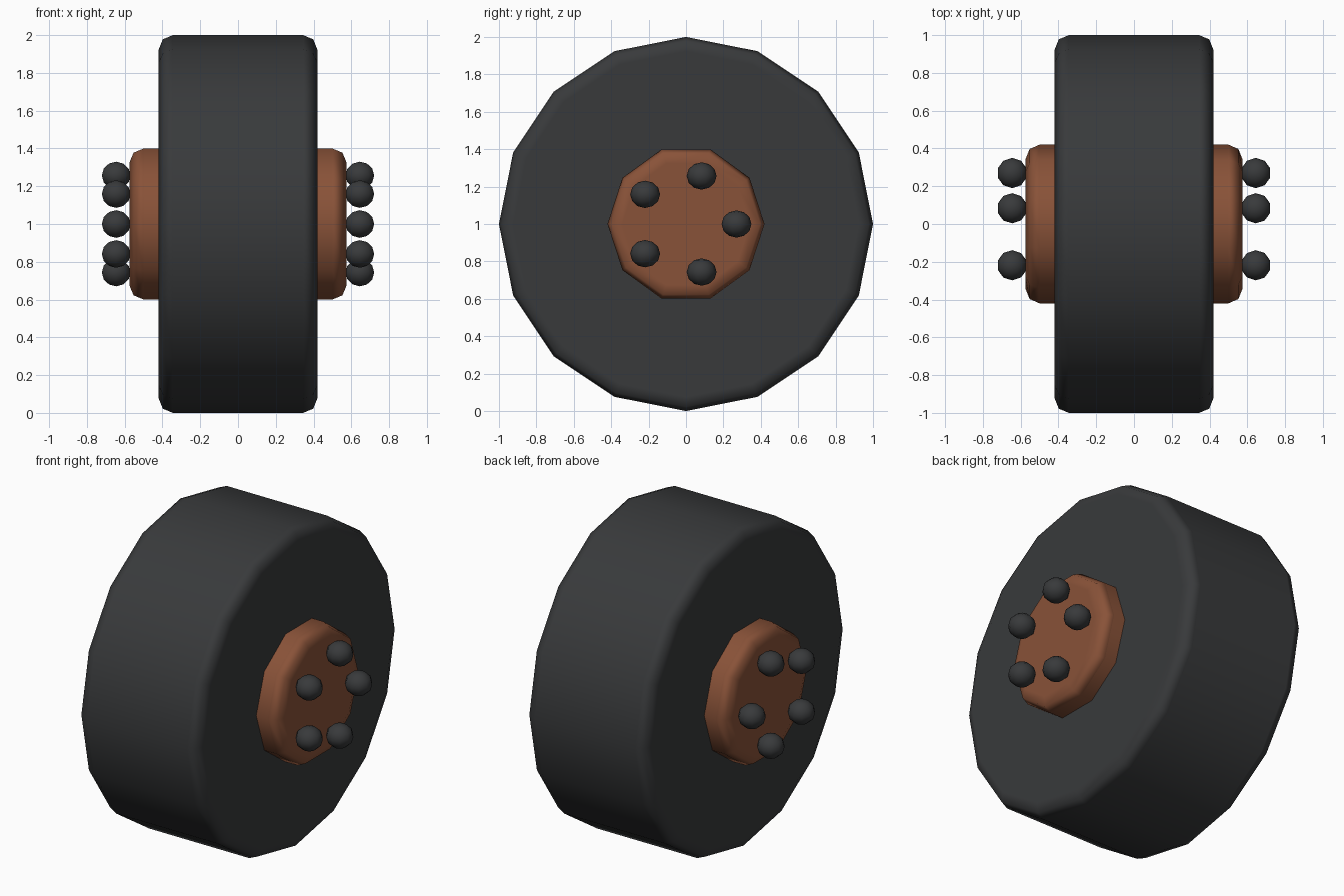
import bpy
from math import radians, sin, cos, pi

if "Cube" in bpy.data.objects:
    bpy.data.objects.remove(bpy.data.objects["Cube"])


def material(name, rgb):
    m = bpy.data.materials.new(name)
    m.diffuse_color = (*rgb, 1)
    m.use_nodes = True
    m.node_tree.nodes["Principled BSDF"].inputs["Base Color"].default_value = m.diffuse_color
    return m


RUBBER = material("dark_rubber", (0.04, 0.042, 0.044))
RUST = material("rust_brown", (0.25, 0.085, 0.04))


def drum(name, sides, radius, half_width, bevel, mat):
    """Bevelled cylinder along x, with a corner pointing to +y."""
    bpy.ops.mesh.primitive_cylinder_add(
        vertices=sides, radius=radius, depth=2 * half_width,
        location=(0, 0, 1), rotation=(0, radians(90), 0))
    ob = bpy.context.object
    ob.name = name
    ob.data.materials.append(mat)
    bpy.ops.object.shade_smooth()
    mod = ob.modifiers.new("rim_bevel", 'BEVEL')
    mod.width = bevel
    mod.segments = 2
    mod.limit_method = 'ANGLE'
    mod.angle_limit = radians(60)
    mod.harden_normals = True


# tyre and hub running through it
drum("tyre", 16, 1.0, 0.42, 0.075, RUBBER)
drum("hub", 10, 0.42, 0.575, 0.075, RUST)

# five bolts on each side
for side, sx in (("right", 1), ("left", -1)):
    for i in range(5):
        a = 2 * pi * i / 5
        bpy.ops.mesh.primitive_uv_sphere_add(
            segments=10, ring_count=6, radius=1,
            location=(sx * 0.645, 0.27 * cos(a), 1 + 0.27 * sin(a)))
        bolt = bpy.context.object
        bolt.name = f"bolt_{side}_{i + 1}"
        bolt.scale = (0.08, 0.08, 0.073)
        bolt.data.materials.append(RUBBER)
        bpy.ops.object.shade_smooth_by_angle(angle=radians(40))
